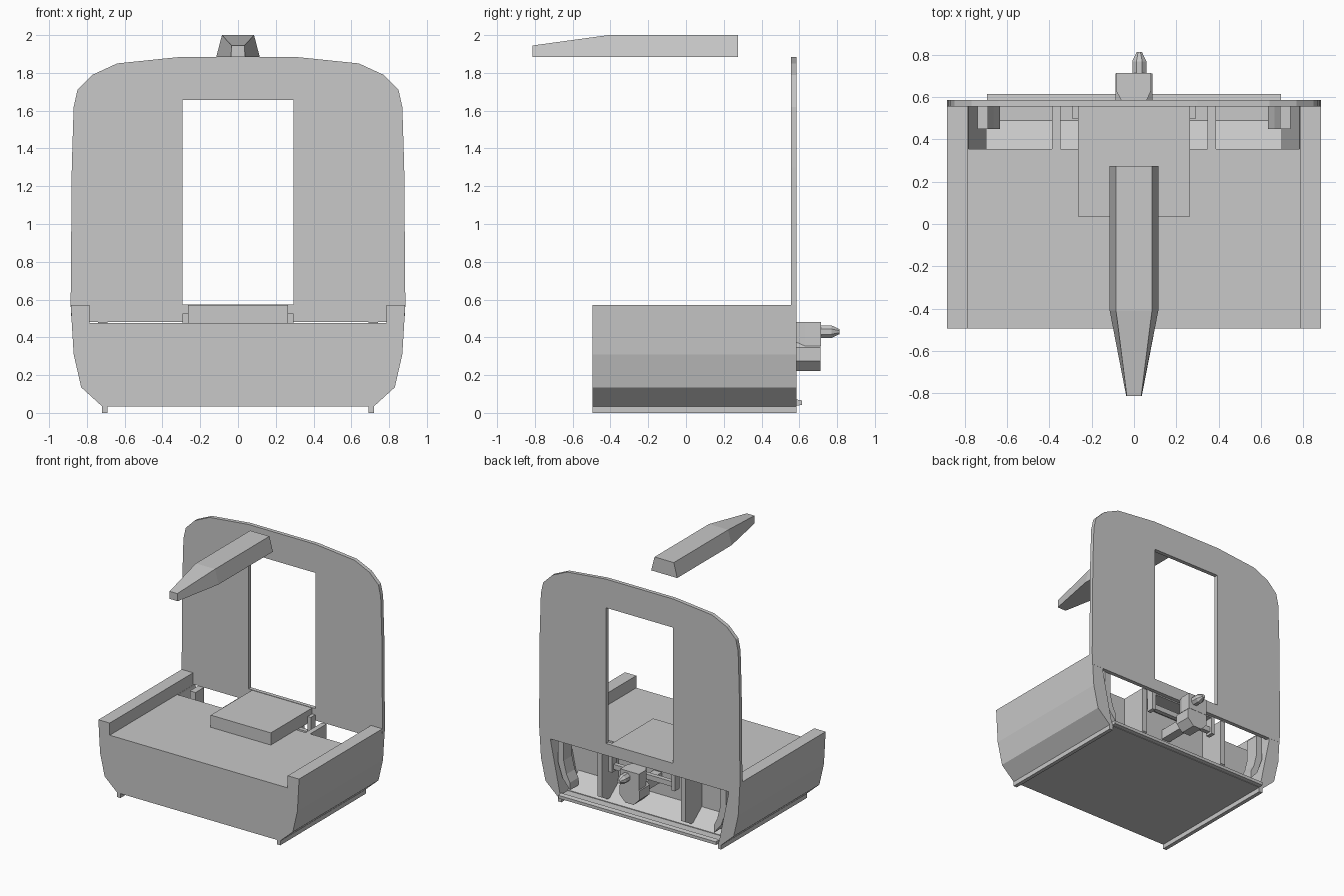
import bpy, bmesh, math

if "Cube" in bpy.data.objects:
    bpy.data.objects.remove(bpy.data.objects["Cube"])

grey = bpy.data.materials.new("light_grey")
grey.diffuse_color = (0.58, 0.58, 0.58, 1)
grey.use_nodes = True
grey.node_tree.nodes["Principled BSDF"].inputs["Base Color"].default_value = grey.diffuse_color

# how profile coordinates (u, v) and depth (d) map onto x, y, z
AXES = {"x": lambda u, v, d: (d, u, v),
        "y": lambda u, v, d: (u, d, v),
        "z": lambda u, v, d: (u, v, d)}


def loft(name, rings):
    """Join matching rings of points into a closed solid."""
    bm = bmesh.new()
    loops = [[bm.verts.new(p) for p in ring] for ring in rings]
    n = len(loops[0])
    bm.faces.new(loops[0])
    bm.faces.new(loops[-1])
    for a, b in zip(loops, loops[1:]):
        for i in range(n):
            j = (i + 1) % n
            bm.faces.new((a[i], a[j], b[j], b[i]))
    bmesh.ops.recalc_face_normals(bm, faces=bm.faces)
    mesh = bpy.data.meshes.new(name)
    bm.to_mesh(mesh)
    bm.free()
    mesh.materials.append(grey)
    ob = bpy.data.objects.new(name, mesh)
    bpy.context.collection.objects.link(ob)
    return ob


def prism(name, pts, axis, d0, d1):
    f = AXES[axis]
    return loft(name, [[f(u, v, d) for u, v in pts] for d in (d0, d1)])


def box(name, x0, x1, y0, y1, z0, z1):
    return prism(name, [(x0, y0), (x1, y0), (x1, y1), (x0, y1)], "z", z0, z1)


def mirrored(half):
    return half + [(-x, z) for x, z in reversed(half)]


def cut(ob, cutter):
    m = ob.modifiers.new("cut", "BOOLEAN")
    m.operation, m.solver, m.object = "DIFFERENCE", "EXACT", cutter
    bpy.context.view_layer.objects.active = ob
    bpy.ops.object.modifier_apply(modifier=m.name)
    bpy.data.objects.remove(cutter)


# lower body with raised side ledges, hollowed at the back
body = prism("lower_body", mirrored([
    (0.785, 0.475), (0.785, 0.572), (0.885, 0.572), (0.88, 0.475),
    (0.87, 0.31), (0.83, 0.135), (0.72, 0.035)]), "y", -0.495, 0.585)
cut(body, prism("pocket_cutter", mirrored([(0.784, 0.52), (0.784, 0.46), (0.70, 0.055)]),
                "y", 0.355, 0.7))

# end wall with doorway
wall = prism("end_wall", mirrored([
    (0.30, 1.885), (0.64, 1.85), (0.77, 1.79), (0.85, 1.71),
    (0.87, 1.62), (0.88, 1.30), (0.886, 0.57), (0.881, 0.48)]), "y", 0.555, 0.586)
cut(wall, box("door_cutter", -0.295, 0.295, 0.4, 0.7, 0.575, 1.657))

# raised step inside the doorway, sloped pocket floor, rear lip
box("door_step", -0.265, 0.265, 0.035, 0.555, 0.47, 0.572)
prism("pocket_slope", [(0.35, 0.05), (0.35, 0.17), (0.49, 0.06), (0.49, 0.05)], "x", -0.70, 0.70)
prism("rear_lip", [(0.58, 0.038), (0.615, 0.042), (0.615, 0.066), (0.58, 0.072)], "x", -0.695, 0.695)

for side, s in (("left", -1), ("right", 1)):
    # bottom runner
    box(side + "_runner", s * 0.69, s * 0.72, -0.495, 0.585, 0, 0.037)
    # vertical rib in the pocket
    prism(side + "_rib", [(0.35, 0.475), (0.35, 0.08), (0.49, 0.08), (0.56, 0.12), (0.56, 0.475)],
          "x", s * 0.348, s * 0.388)
    # small hanger beside the step
    box(side + "_hanger", s * 0.262, s * 0.293, 0.50, 0.558, 0.34, 0.525)
    # curved bracket at the pocket side
    prism(side + "_bracket", [(s * x, z) for x, z in [
        (0.74, 0.48), (0.74, 0.30), (0.70, 0.18), (0.635, 0.10),
        (0.635, 0.16), (0.665, 0.22), (0.69, 0.32), (0.69, 0.48)]], "y", 0.45, 0.556)

# coupler: head, disc, probe, drawbar and cross bar
prism("coupler_head", [(-0.06, 0.585), (-0.085, 0.63), (-0.085, 0.715), (0.08, 0.715),
                       (0.08, 0.63), (0.06, 0.585)], "z", 0.355, 0.48)
prism("coupler_disc", [(0.095 * math.cos(math.pi * (i + 0.5) / 4),
                        0.31 + 0.095 * math.sin(math.pi * (i + 0.5) / 4)) for i in range(8)],
      "y", 0.585, 0.713)


def probe_ring(y, r):
    c = [(math.cos(math.pi * (i + 0.5) / 4), math.sin(math.pi * (i + 0.5) / 4)) for i in range(8)]
    return [(0.025 + r * a, y, 0.43 + r * b) for a, b in c]


loft("coupler_probe", [probe_ring(0.70, 0.036), probe_ring(0.77, 0.036), probe_ring(0.813, 0.014)])
box("drawbar", -0.035, 0.035, 0.35, 0.60, 0.27, 0.345)
box("cross_bar", -0.27, 0.27, 0.505, 0.54, 0.36, 0.40)


# tapered roof beam
def beam_ring(y, bottom, top, height):
    return [(-bottom, y, 1.885), (bottom, y, 1.885), (top, y, height), (-top, y, height)]


loft("roof_beam", [beam_ring(0.275, 0.115, 0.085, 2.0), beam_ring(-0.41, 0.115, 0.085, 2.0),
                   beam_ring(-0.813, 0.037, 0.034, 1.945)])
